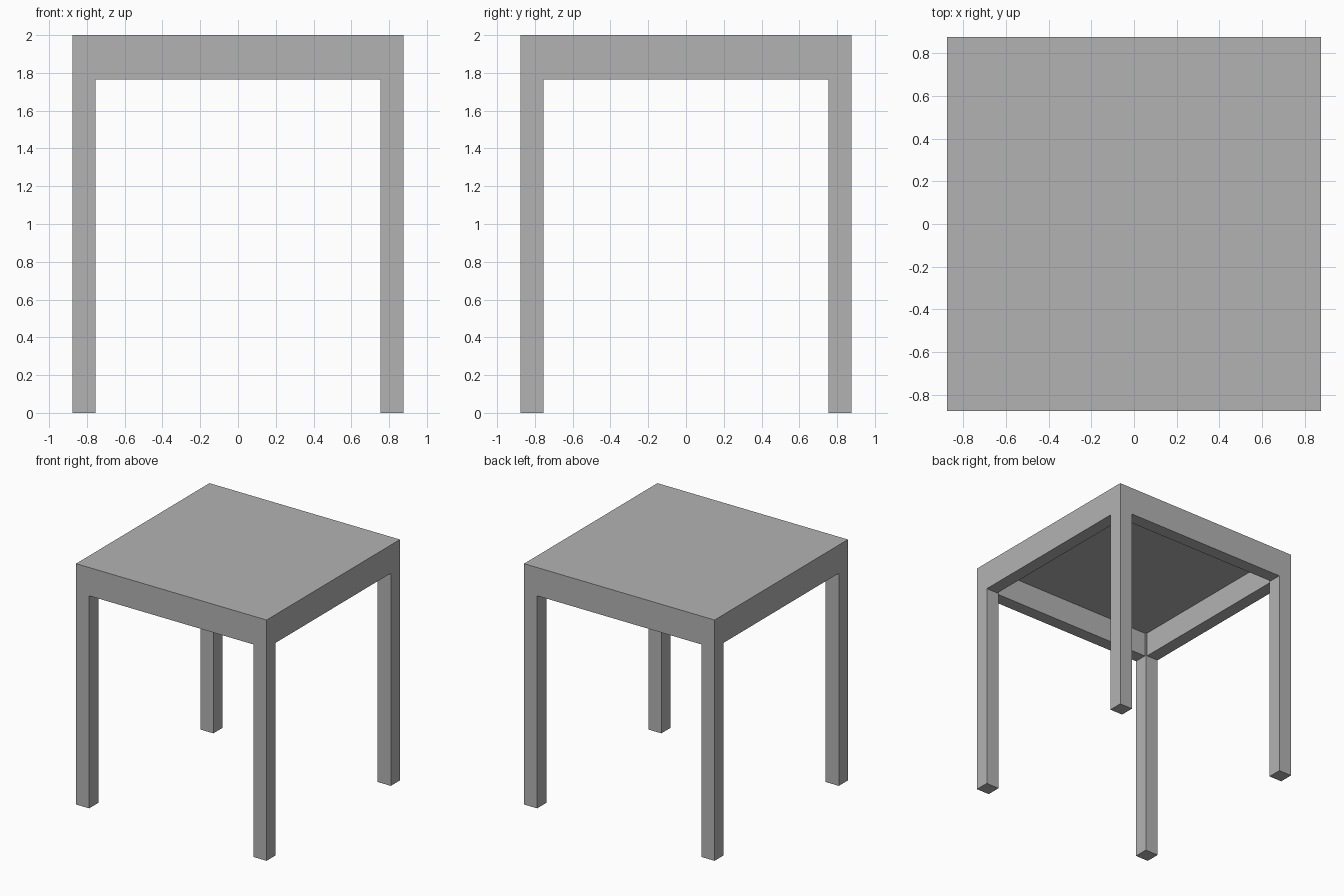
import bpy

cube = bpy.data.objects.get("Cube")
if cube:
    bpy.data.objects.remove(cube, do_unlink=True)

HALF = 0.875      # half the table width
LEG = 0.12        # leg thickness
APRON = 0.108     # apron thickness
TOP_Z = 2.0
TOP_BASE = 1.97   # underside of the top
APRON_BASE = 1.765

grey = bpy.data.materials.new("plain grey")
grey.use_nodes = True
colour = (0.45, 0.45, 0.45, 1)
grey.diffuse_color = colour
grey.node_tree.nodes["Principled BSDF"].inputs["Base Color"].default_value = colour


def box(name, low, high):
    """Add a box spanning two opposite corners."""
    centre = [(a + b) / 2 for a, b in zip(low, high)]
    bpy.ops.mesh.primitive_cube_add(size=1, location=centre)
    ob = bpy.context.object
    ob.name = name
    ob.scale = [b - a for a, b in zip(low, high)]
    bpy.ops.object.transform_apply(location=False, rotation=False, scale=True)
    ob.data.materials.append(grey)
    return ob


def span(side, thickness):
    """Range of a part flush with the outer edge on one side."""
    return sorted((side * HALF, side * (HALF - thickness)))


# Table top
box("table_top", (-HALF, -HALF, TOP_BASE), (HALF, HALF, TOP_Z))

# Square legs, flush with the corners
for sx, x_name in ((-1, "right"), (1, "left")):
    for sy, y_name in ((-1, "front"), (1, "back")):
        x0, x1 = span(sx, LEG)
        y0, y1 = span(sy, LEG)
        box(f"{y_name}_{x_name}_leg", (x0, y0, 0), (x1, y1, TOP_BASE))

# Apron boards between the legs
inner = HALF - LEG
for side, x_name, y_name in ((-1, "right", "front"), (1, "left", "back")):
    a, b = span(side, APRON)
    box(f"{x_name}_apron", (a, -inner, APRON_BASE), (b, inner, TOP_BASE))
    box(f"{y_name}_apron", (-inner, a, APRON_BASE), (inner, b, TOP_BASE))
